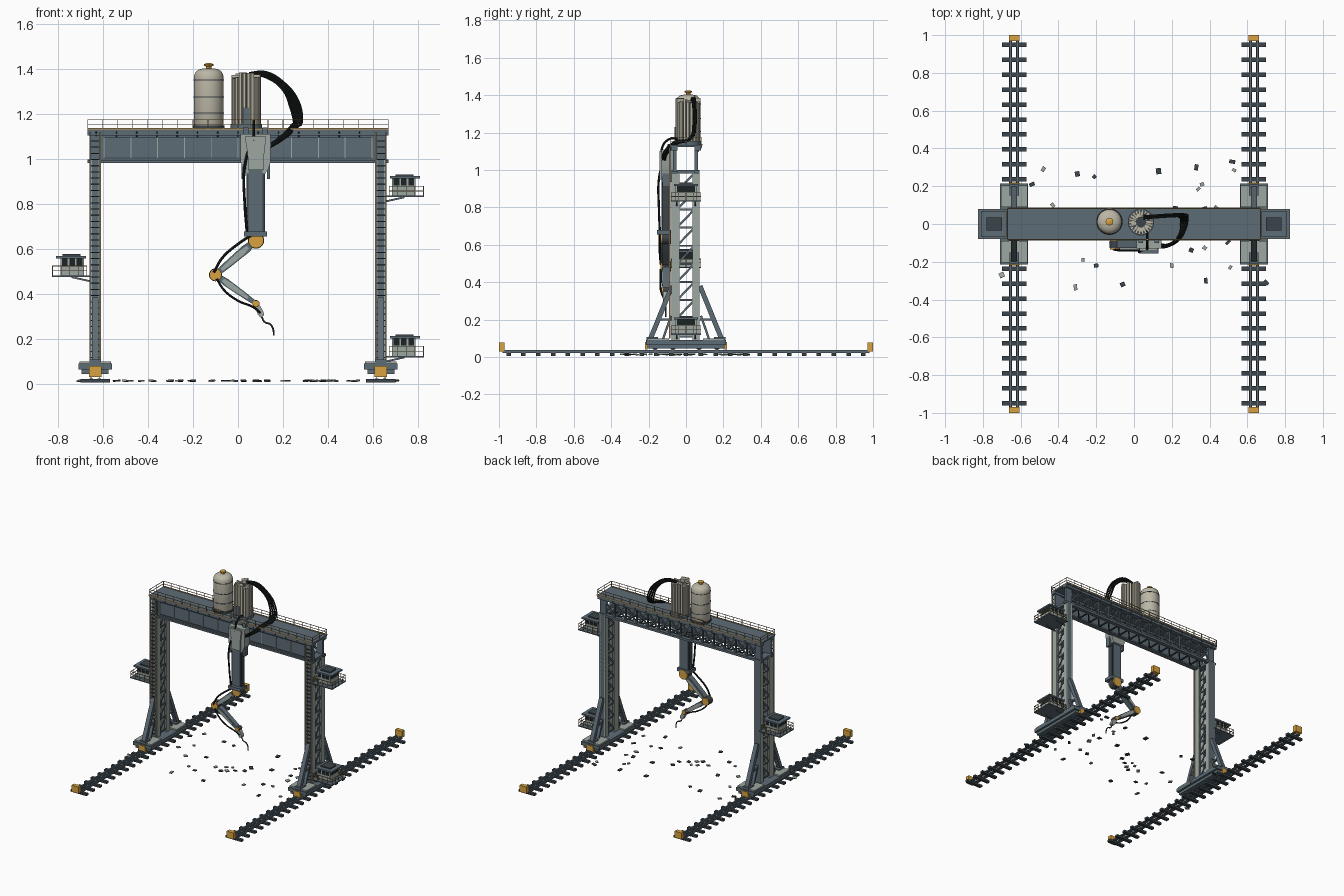
import bpy, bmesh, math, random
from mathutils import Vector as V, Matrix as M

if "Cube" in bpy.data.objects:
    bpy.data.objects.remove(bpy.data.objects["Cube"])
random.seed(4)
COL = dict(slate=(.11, .15, .18), dark=(.045, .06, .07), light=(.34, .39, .36), cream=(.50, .47, .38),
           orange=(.69, .36, .05), black=(.012, .016, .016), tan=(.35, .25, .12))
MAT = {}
for k, c in COL.items():
    MAT[k] = bpy.data.materials.new(k)
    MAT[k].diffuse_color = (*c, 1)
parts = {}


def bm_of(name, col):
    return parts.setdefault((name, col), bmesh.new())


def box(bm, x0, x1, y0, y1, z0, z1):
    m = M.Translation(((x0+x1)/2, (y0+y1)/2, (z0+z1)/2)) @ M.Diagonal((x1-x0, y1-y0, z1-z0, 1))
    bmesh.ops.create_cube(bm, size=1, matrix=m)


def beam(bm, a, b, w, h, ref=(1, 0, 0)):
    """Bar from a to b, w wide along ref, h deep the other way."""
    a, b = V(a), V(b)
    z = (b-a).normalized()
    x = V(ref)
    x = (x - z*x.dot(z)).normalized()
    y = z.cross(x)
    r = M((x, y, z)).transposed().to_4x4()
    bmesh.ops.create_cube(bm, size=1, matrix=M.Translation((a+b)/2) @ r @ M.Diagonal((w, h, (b-a).length, 1)))


def cyl(bm, c, r, depth, axis='Z', n=20):
    rot = {'Z': M.Identity(4), 'X': M.Rotation(math.pi/2, 4, 'Y'), 'Y': M.Rotation(math.pi/2, 4, 'X')}[axis]
    bmesh.ops.create_cone(bm, cap_ends=True, segments=n, radius1=r, radius2=r, depth=depth,
                          matrix=M.Translation(c) @ rot)


def prism(bm, pts, y0, y1):
    f = bm.faces.new([bm.verts.new((x, y0, z)) for x, z in pts])
    g = bmesh.ops.extrude_face_region(bm, geom=[f])['geom']
    bmesh.ops.translate(bm, vec=(0, y1-y0, 0), verts=[v for v in g if isinstance(v, bmesh.types.BMVert)])


def lathe(bm, prof, cx, cy, n=32):
    rings = [[bm.verts.new((cx+r*math.cos(i*math.tau/n), cy+r*math.sin(i*math.tau/n), z)) for i in range(n)]
             for r, z in prof]
    for p, q in zip(rings, rings[1:]):
        for i in range(n):
            bm.faces.new((p[i], p[(i+1) % n], q[(i+1) % n], q[i]))
    bm.faces.new(rings[0])
    bm.faces.new(rings[-1])


def hose(name, pts, r, col='black'):
    cu = bpy.data.curves.new(name, 'CURVE')
    cu.dimensions, cu.bevel_depth, cu.bevel_resolution, cu.resolution_u = '3D', r, 2, 8
    cu.use_fill_caps = True
    sp = cu.splines.new('BEZIER')
    sp.bezier_points.add(len(pts)-1)
    for bp, p in zip(sp.bezier_points, pts):
        bp.co = p
        bp.handle_left_type = bp.handle_right_type = 'AUTO'
    cu.materials.append(MAT[col])
    bpy.context.collection.objects.link(bpy.data.objects.new(name, cu))


def railing(bm, x0, x1, y0, y1, z, h, step, t=.003):
    for a, b in (((x0, y0), (x1, y0)), ((x1, y0), (x1, y1)), ((x1, y1), (x0, y1)), ((x0, y1), (x0, y0))):
        d = (V(b)-V(a))
        n = max(1, round(d.length/step))
        for i in range(n):
            p = V(a)+d*i/n
            box(bm, p.x-t/2, p.x+t/2, p.y-t/2, p.y+t/2, z, z+h)
        for f in (.5, 1):
            beam(bm, (*a, z+h*f), (*b, z+h*f), t, t, (0, 0, 1))


for s, side in ((-1, 'left'), (1, 'right')):
    X = .635*s
    # track: sleepers, twin rails, end buffers
    for i in range(25):
        y = -.948+i*.079
        box(bm_of(side+'_sleepers', 'dark'), X-.065, X+.065, y-.012, y+.012, .006, .021)
    rails = bm_of(side+'_rails', 'slate')
    for d in (-.018, .018):
        box(rails, X+d-.008, X+d+.008, -.98, .98, .02, .025)
        box(rails, X+d-.002, X+d+.002, -.98, .98, .024, .033)
        box(rails, X+d-.005, X+d+.005, -.98, .98, .032, .038)
    for e in (-1, 1):
        box(bm_of(side+'_buffers', 'orange'), X-.028, X+.028, e*.985-.015, e*.985+.015, .03, .078)
    # bogie with wheels, deck blocks and orange end boxes
    box(bm_of(side+'_bogie', 'slate'), X-.06, X+.06, -.205, .205, .045, .07)
    box(bm_of(side+'_bogie', 'slate'), X-.075, X+.075, -.215, .215, .065, .09)
    for e in (-1, 1):
        box(bm_of(side+'_bogie_blocks', 'light'), X-.07, X+.07, *sorted((e*.09, e*.205)), .085, .1)
        box(bm_of(side+'_bogie_ends', 'orange'), X-.028, X+.028, e*.212-.007, e*.212+.007, .04, .08)
        for y in (.07, .165):
            for d in (-.018, .018):
                cyl(bm_of(side+'_wheels', 'dark'), (X+d, e*y, .054), .017, .014, 'X', 16)
        # splayed braces at the leg foot
        br = bm_of(side+'_braces', 'slate')
        beam(br, (X, e*.195, .085), (X, e*.075, .38), .03, .026)
        beam(br, (X, e*.125, .09), (X, e*.08, .22), .02, .012)
        beam(br, (X, e*.075, .2), (X, e*.15, .2), .018, .012, (1, 0, 0))
        box(br, X-.025, X+.025, e*.18-.03, e*.18+.03, .09, .108)
    # lattice leg: channel posts, cross bars, diagonals
    posts = bm_of(side+'_leg_posts', 'slate')
    for y0, y1, web in ((-.078, -.035, -.072), (.035, .072, .066)):
        box(posts, X-.02, X+.02, min(web, web+.006), max(web, web+.006), .09, 1.0)
        for d in (-.02, .02):
            box(bm_of(side+'_leg_flanges', 'light'), X+d-.006, X+d+.006, y0, y1, .09, 1.0)
    lat = bm_of(side+'_leg_lattice', 'slate')
    for i in range(9):
        z = .11+i*.097
        for d in (-.016, .016):
            beam(lat, (X+d, -.04, z), (X+d, .04, z), .006, .01)
            beam(lat, (X+d, -.04, z+.008), (X+d, .04, z+.092), .006, .011)
    box(lat, X-.026, X+.026, -.078, .072, .98, 1.0)
    # front ladder
    for d in (-.023, .023):
        box(bm_of(side+'_ladder_rails', 'tan'), X+d-.003, X+d+.003, -.09, -.084, .1, 1.12)
    for i in range(36):
        z = .115+i*.0275
        box(bm_of(side+'_ladder_rungs', 'dark'), X-.022, X+.022, -.089, -.085, z, z+.005)
    # girder end posts
    for y in (-.06, .055):
        box(bm_of(side+'_girder_ends', 'slate'), X-.025, X+.025, y-.01, y+.01, .985, 1.12)


# side cabins: bracketed platform, body, windows, roof
def cabin(s, z, name):
    def bx(part, col, x0, x1, *r):
        box(bm_of(name+part, col), *sorted((s*x0, s*x1)), *r)
    bx('_platform', 'slate', .655, .827, -.08, .08, z, z+.007)
    bx('_body', 'light', .685, .79, -.055, .055, z+.007, z+.052)
    bx('_windows', 'black', .688, .787, -.052, .052, z+.05, z+.085)
    for x in (.685, .718, .75, .783):
        for y in (-.055, .048):
            bx('_mullions', 'light', x, x+.007, y, y+.007, z+.05, z+.085)
    bx('_roof', 'slate', .675, .81, -.065, .065, z+.083, z+.094)
    bx('_roof_hatch', 'dark', .70, .78, -.035, .035, z+.093, z+.102)
    railing(bm_of(name+'_railing', 'tan'), *sorted((s*.672, s*.825)), -.078, .078, z+.007, .042, .04)
    for y in (-.05, .05):
        beam(bm_of(name+'_brackets', 'slate'), (s*.65, y, z-.02), (s*.74, y, z), .008, .008, (0, 1, 0))


cabin(1, .83, 'upper_cabin')
cabin(1, .118, 'lower_cabin')
cabin(-1, .475, 'middle_cabin')

# bridge: deck, front plate girder, rear truss, bottom lattice
box(bm_of('deck', 'slate'), -.67, .67, -.085, .085, 1.122, 1.134)
for y in (-.083, .083):
    box(bm_of('deck_edge', 'tan'), -.67, .67, y-.004, y+.004, 1.13, 1.138)
railing(bm_of('deck_railing', 'tan'), -.668, .668, -.082, .082, 1.134, .04, .068)
g = bm_of('front_girder', 'slate')
box(g, -.655, .655, -.065, -.056, .985, 1.122)
box(g, -.67, .67, -.078, -.045, .982, .994)
box(g, -.67, .67, -.08, -.045, 1.105, 1.122)
for i in range(11):
    x = -.595+i*.119
    box(bm_of('girder_stiffeners', 'light'), x-.002, x+.002, -.07, -.064, 1.005, 1.095)
for z in (1.005, 1.095):
    box(bm_of('girder_trim', 'dark'), -.595, .595, -.069, -.064, z-.002, z+.002)
t = bm_of('rear_truss', 'slate')
box(t, -.67, .67, .045, .072, .982, .998)
box(t, -.67, .67, .045, .08, 1.105, 1.122)
for i in range(14):
    x, w = -.63+i*.09, .09
    beam(t, (x, .058, .99), (x, .058, 1.12), .008, .012)
    beam(t, (x, .058, .995), (x+w, .058, 1.11), .008, .01, (0, 1, 0))
    beam(t, (x, .05, 1.11), (x+w, .05, .995), .008, .01, (0, 1, 0))
    b = bm_of('bottom_lattice', 'dark')
    beam(b, (x, -.05, .99), (x, .05, .99), .01, .008)
    beam(b, (x, -.05, .99), (x+w, .05, .99), .009, .007)
    for y in (-1, 1):
        beam(bm_of('deck_brackets', 'dark'), (x, y*.055, 1.09), (x, y*.083, 1.122), .006, .007)

# closed tank
tx, ty = -.13, .012
lathe(bm_of('tank', 'cream'), [(.064, 1.145), (.066, 1.15), (.066, 1.36), (.064, 1.375), (.057, 1.388),
                               (.044, 1.398), (.022, 1.403)], tx, ty)
for z in (1.205, 1.275, 1.352):
    cyl(bm_of('tank_bands', 'dark'), (tx, ty, z), .0672, .005, n=32)
cyl(bm_of('tank_base', 'dark'), (tx, ty, 1.14), .07, .016, n=32)
lathe(bm_of('tank_cap', 'orange'), [(.013, 1.4), (.013, 1.412), (.021, 1.414), (.021, 1.421), (.01, 1.426)], tx, ty, 8)

# finned tank: dark core with jagged radial fins
fx, fy = .037, .01
cyl(bm_of('finned_tank_core', 'dark'), (fx, fy, 1.25), .05, .22, n=32)
cyl(bm_of('finned_tank_base', 'slate'), (fx, fy, 1.143), .07, .022, n=32)
for i in range(22):
    a = i*math.tau/22
    d = V((math.cos(a), math.sin(a), 0))
    p = V((fx, fy, 0))+d*.046
    beam(bm_of('cooling_fins', 'cream'), p+V((0, 0, 1.15)), p+V((0, 0, random.uniform(1.355, 1.388))),
         .04, .0125, d)
box(bm_of('finned_tank_hatch', 'slate'), fx-.012, fx+.012, fy-.071, fy-.06, 1.15, 1.23)

# hose bundle over the bridge edge
for i in range(6):
    o, y = (i-2.5)*.007, (i % 2)*.011
    hose('bridge_hose_%d' % i, [(.05, .03+y, 1.378+o*.2), (.12, .035+y, 1.376+o*.6), (.2, .04+y, 1.325+o),
         (.25+o, .04+y, 1.245+o*.7), (.266+o, .02+y, 1.17), (.25+o*.6, -.06+y, 1.145-o*.3),
         (.19, -.115+y, 1.09-o*.5), (.1, -.125+y, 1.035-o*.2)], .0055)

# arm carriage and telescoping column
prism(bm_of('arm_carriage', 'light'), [(.012, 1.11), (.145, 1.11), (.145, .985), (.135, .965), (.122, .935),
                                       (.036, .935), (.024, .965), (.012, .985)], -.13, -.07)
prism(bm_of('carriage_cover', 'light'), [(.03, 1.1), (.125, 1.1), (.115, 1.01), (.115, .95), (.045, .95),
                                         (.045, 1.01)], -.142, -.128)
for x in (.022, .136):
    box(bm_of('carriage_clamps', 'slate'), x-.007, x+.007, -.125, -.09, .91, 1.0)
for x in (.035, .12):
    box(bm_of('carriage_hooks', 'slate'), x-.012, x+.012, -.1, -.06, 1.09, 1.14)
box(bm_of('arm_column', 'slate'), .046, .11, -.132, -.088, .66, .95)
for x in (.042, .114):
    box(bm_of('column_rails', 'dark'), x-.005, x+.005, -.127, -.093, .67, .95)
box(bm_of('column_collar', 'slate'), .027, .13, -.155, -.08, .655, .678)


# articulated arm: tapered links and round joints
def link(name, a, b, wa, wb, y0, y1, col):
    a, b = V(a), V(b)
    n = (b-a).normalized().orthogonal()
    prism(bm_of(name, col), [a+n*wa*.6, a.lerp(b, .25)+n*wa, a.lerp(b, .75)+n*wb, b+n*wb*.7,
                             b-n*wb*.7, a.lerp(b, .75)-n*wb, a.lerp(b, .25)-n*wa, a-n*wa*.6], y0, y1)


sh, el, wr, tip = (.08, .638), (-.1, .485), (.08, .357), (.108, .3)
link('upper_arm', sh, el, .02, .016, -.128, -.088, 'slate')
link('upper_arm_cover', V(sh).lerp(V(el), .2), V(sh).lerp(V(el), .85), .013, .01, -.134, -.083, 'light')
link('forearm', el, wr, .017, .013, -.126, -.09, 'slate')
link('forearm_cover', V(el).lerp(V(wr), .18), V(el).lerp(V(wr), .8), .012, .009, -.131, -.086, 'light')
link('hand', wr, tip, .012, .014, -.122, -.094, 'light')
for n, (x, z), r, d in (('shoulder', sh, .034, .058), ('elbow', el, .027, .054), ('wrist', wr, .015, .046)):
    cyl(bm_of(n+'_joint', 'orange'), (x, -.108, z), r, d, 'Y', 24)
    cyl(bm_of(n+'_rim', 'dark'), (x, -.108, z), r*1.07, d*.7, 'Y', 24)
hose('hand_claw', [(.105, -.108, .298), (.118, -.108, .276), (.145, -.108, .264), (.157, -.108, .24), (.159, -.108, .215)], .004, 'dark')
hose('column_hose', [(.05, -.12, 1.06), (.028, -.145, .95), (.03, -.145, .8), (.04, -.14, .67)], .006)
hose('upper_arm_hose', [(.06, -.14, .662), (.0, -.14, .622), (-.07, -.14, .56), (-.108, -.135, .495)], .006)
hose('forearm_hose', [(-.095, -.137, .468), (-.06, -.137, .415), (0, -.137, .37), (.07, -.13, .34), (.1, -.12, .315)], .005)
hose('carriage_hose', [(.07, -.02, 1.14), (.07, -.06, 1.168), (.07, -.11, 1.15), (.07, -.138, 1.08)], .006)

# scattered debris
spots = [(-.54, .21), (-.48, .29), (-.3, .265), (-.43, .1), (.13, .28), (.34, .185), (.33, .3), (.36, .21),
         (.52, .33), (.53, .285), (-.21, .25), (-.27, -.19), (-.2, -.22), (-.31, -.335), (-.06, -.32),
         (.2, -.22), (.38, -.3), (.51, -.23), (.7, -.31), (-.7, -.27)]
spots += [(random.uniform(-.55, .5), random.uniform(-.15, .12)) for _ in range(18)]
for i, (x, y) in enumerate(spots):
    m = (M.Translation((x, y, .014)) @ M.Rotation(random.uniform(0, 3.1), 4, 'Z')
         @ M.Rotation(random.uniform(-.2, .2), 4, 'X')
         @ M.Diagonal((random.uniform(.015, .028), random.uniform(.018, .032), .007, 1)))
    bmesh.ops.create_cube(bm_of('debris_'+('dark', 'light')[i % 2], ('dark', 'light')[i % 2]), size=1, matrix=m)

# turn the collected parts into objects
for (name, col), bm in parts.items():
    bmesh.ops.recalc_face_normals(bm, faces=bm.faces)
    me = bpy.data.meshes.new(name)
    bm.to_mesh(me)
    me.materials.append(MAT[col])
    bpy.context.collection.objects.link(bpy.data.objects.new(name, me))
bpy.ops.object.select_all(action='SELECT')
bpy.context.view_layer.objects.active = bpy.data.objects['tank']
bpy.ops.object.convert(target='MESH')
bpy.ops.object.shade_smooth_by_angle(angle=math.radians(35))

for m in bpy.data.materials:
    if m.users and not m.is_grease_pencil:
        m.use_nodes = True
        m.node_tree.nodes["Principled BSDF"].inputs["Base Color"].default_value = m.diffuse_color
